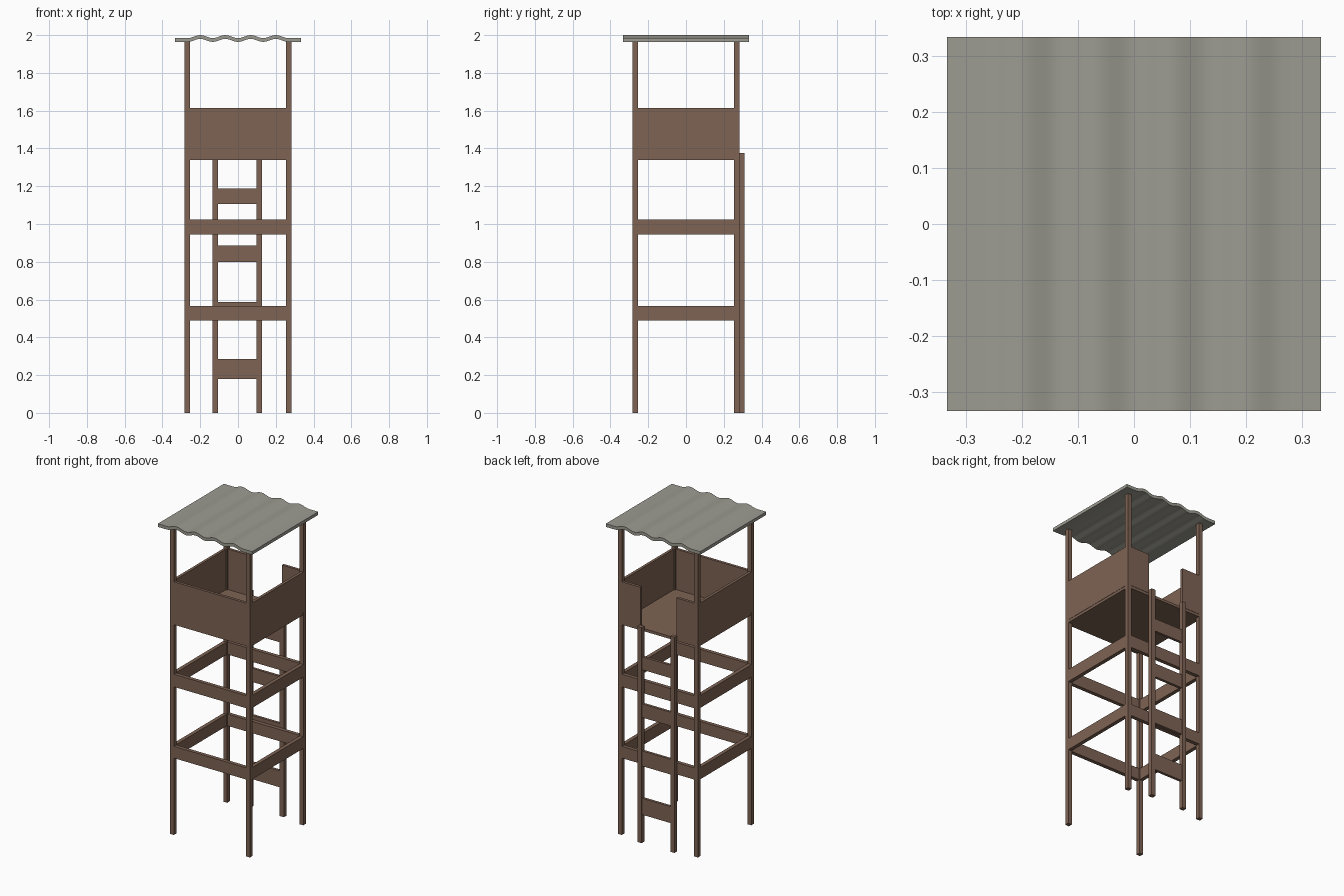
import bpy, bmesh, math

if "Cube" in bpy.data.objects:
    bpy.data.objects.remove(bpy.data.objects["Cube"])


def material(name, rgb):
    m = bpy.data.materials.new(name)
    m.diffuse_color = (*rgb, 1)
    m.use_nodes = True
    m.node_tree.nodes["Principled BSDF"].inputs["Base Color"].default_value = m.diffuse_color
    return m


WOOD = material("brown_wood", (0.21, 0.125, 0.088))
METAL = material("grey_roof_sheet", (0.335, 0.33, 0.285))


def finish(name, bm, mat):
    bmesh.ops.recalc_face_normals(bm, faces=bm.faces)
    me = bpy.data.meshes.new(name)
    bm.to_mesh(me)
    bm.free()
    me.materials.append(mat)
    ob = bpy.data.objects.new(name, me)
    bpy.context.collection.objects.link(ob)
    return ob


def box(name, x, y, z, mat=WOOD):
    """Box from (min, max) ranges on each axis."""
    bm = bmesh.new()
    bmesh.ops.create_cube(bm, size=1)
    for v in bm.verts:
        v.co = [r[0] if c < 0 else r[1] for c, r in zip(v.co, (x, y, z))]
    return finish(name, bm, mat)


OUT, IN = 0.282, 0.255      # outer and inner faces of the corner posts


def rail_ring(name, z, thick, sides=("front", "back", "left", "right")):
    """Boards between the posts, flush with their outer faces."""
    span, far, near = (-IN, IN), (OUT - thick, OUT), (-OUT, thick - OUT)
    places = {"front": (span, near), "back": (span, far),
              "left": (near, span), "right": (far, span)}
    for s in sides:
        box(f"{s}_{name}", *places[s], z)


# Corner posts
for sx, xn in ((-1, "left"), (1, "right")):
    for sy, yn in ((-1, "front"), (1, "back")):
        box(f"{yn}_{xn}_post", sorted((sx * IN, sx * OUT)),
            sorted((sy * IN, sy * OUT)), (0, 1.972))

# Cross beams at two levels
rail_ring("lower_beam", (0.49, 0.565), 0.024)
rail_ring("upper_beam", (0.945, 1.025), 0.024)

# Cabin floor and walls, with a doorway at the back
box("cabin_floor", (-0.28, 0.28), (-0.28, 0.28), (1.34, 1.357))
rail_ring("cabin_wall", (1.357, 1.615), 0.018, ("front", "left", "right"))
box("back_left_wall", (-IN, -0.13), (OUT - 0.018, OUT), (1.357, 1.615))
box("back_right_wall", (0.125, IN), (OUT - 0.018, OUT), (1.357, 1.615))

# Ladder on the back
box("left_ladder_rail", (-0.135, -0.106), (0.282, 0.309), (0, 1.375))
box("right_ladder_rail", (0.097, 0.127), (0.282, 0.309), (0, 1.375))
for i, z in enumerate(((0.18, 0.285), (0.49, 0.587), (0.80, 0.887), (1.105, 1.187))):
    box(f"ladder_rung_{i + 1}", (-0.106, 0.097), (0.287, 0.304), z)

# Corrugated roof: four waves with flat side margins
bm = bmesh.new()
HALF, WAVE, STEPS = 0.333, 0.267, 40
xs = [-HALF] + [-WAVE + 2 * WAVE * i / STEPS for i in range(STEPS + 1)] + [HALF]
top = [(x, 1.992 - 0.008 * math.cos(math.pi * 4 * (x + WAVE) / WAVE)
        if abs(x) < WAVE else 1.984) for x in xs]
rows = []
for y in (-HALF, HALF):
    rows.append([bm.verts.new((x, y, z)) for x, z in top])
    rows.append([bm.verts.new((x, y, z - 0.02)) for x, z in top])
f_top, f_bot, b_top, b_bot = rows
for a, b in ((f_top, b_top), (f_bot, b_bot), (f_top, f_bot), (b_top, b_bot)):
    for i in range(len(xs) - 1):
        bm.faces.new((a[i], a[i + 1], b[i + 1], b[i]))
for i in (0, -1):
    bm.faces.new((f_top[i], b_top[i], b_bot[i], f_bot[i]))
roof = finish("corrugated_roof", bm, METAL)
bpy.context.view_layer.objects.active = roof
roof.select_set(True)
bpy.ops.object.shade_smooth_by_angle(angle=math.radians(40))
